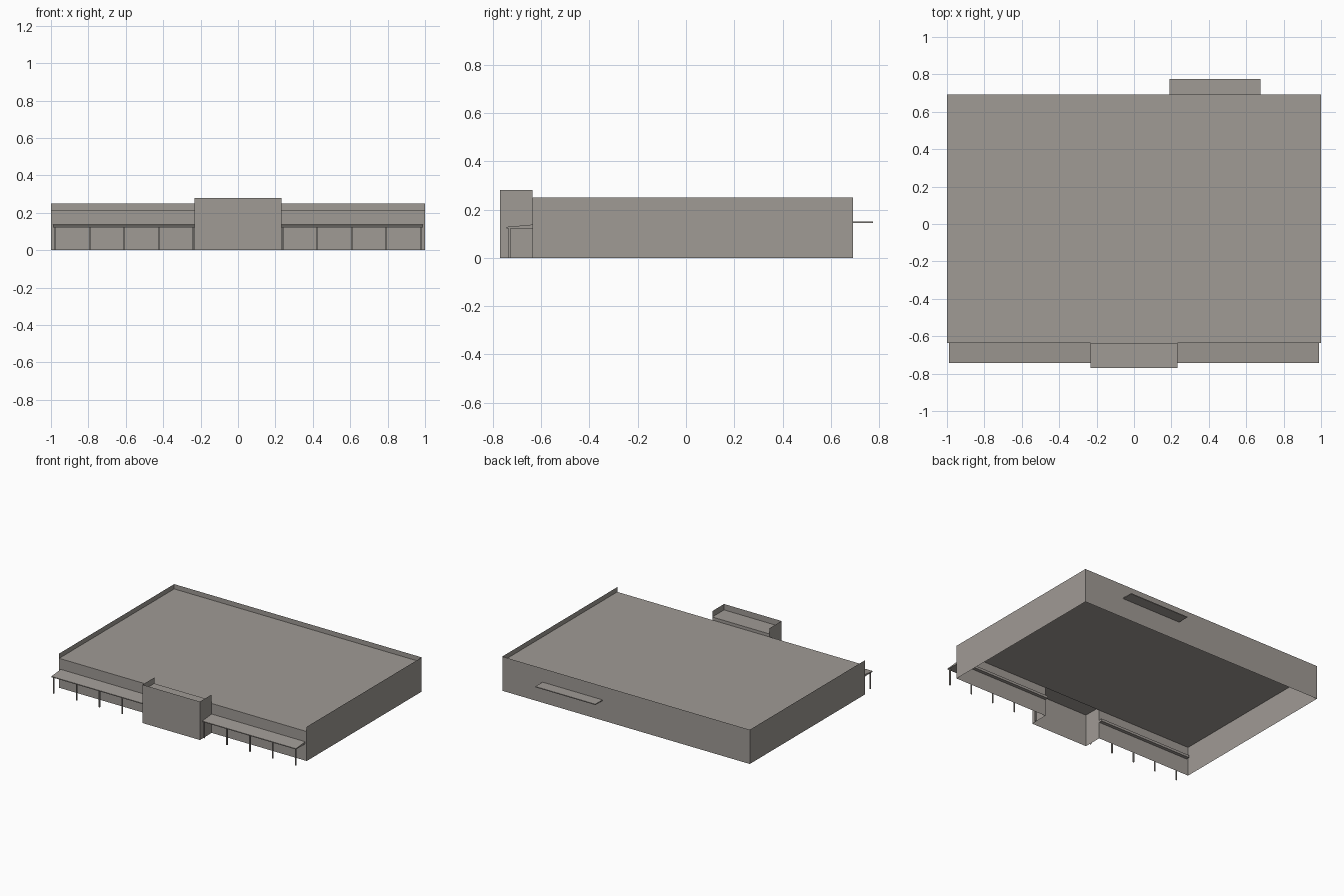
import bpy, bmesh
from mathutils import Vector

cube = bpy.data.objects.get("Cube")
if cube:
    bpy.data.objects.remove(cube, do_unlink=True)

grey = bpy.data.materials.new("warm grey")
colour = (0.35, 0.325, 0.30, 1)
grey.diffuse_color = colour
grey.use_nodes = True
grey.node_tree.nodes["Principled BSDF"].inputs["Base Color"].default_value = colour


def finish(name, bm):
    mesh = bpy.data.meshes.new(name)
    bm.to_mesh(mesh)
    bm.free()
    mesh.materials.append(grey)
    obj = bpy.data.objects.new(name, mesh)
    bpy.context.collection.objects.link(obj)
    return obj


def box(name, lo, hi):
    bm = bmesh.new()
    bmesh.ops.create_cube(bm, size=1)
    lo, hi = Vector(lo), Vector(hi)
    for v in bm.verts:
        v.co = (lo + hi) / 2 + v.co * (hi - lo)
    return finish(name, bm)


def wall(name, start, end, z0, z1):
    """Thin upright sheet between two plan points."""
    bm = bmesh.new()
    pts = [(*start, z0), (*end, z0), (*end, z1), (*start, z1)]
    bm.faces.new([bm.verts.new(p) for p in pts])
    return finish(name, bm)


def deck(name, x0, x1, y0, y1, z):
    bm = bmesh.new()
    pts = [(x0, y0, z), (x1, y0, z), (x1, y1, z), (x0, y1, z)]
    bm.faces.new([bm.verts.new(p) for p in pts])
    return finish(name, bm)


FRONT, BACK, TOP, ROOF = -0.635, 0.692, 0.25, 0.215
ENTRY_X, ENTRY_Y, ENTRY_TOP, ENTRY_ROOF = 0.232, -0.771, 0.28, 0.237

# Main hall: open underneath, parapet on three sides
deck("main_roof", -1, 1, FRONT, BACK, ROOF)
wall("back_wall", (1, BACK), (-1, BACK), 0, TOP)
wall("left_wall", (1, FRONT), (1, BACK), 0, TOP)
wall("right_wall", (-1, BACK), (-1, FRONT), 0, TOP)
wall("front_wall_left", (ENTRY_X, FRONT), (1, FRONT), 0, ROOF)
wall("front_wall_right", (-1, FRONT), (-ENTRY_X, FRONT), 0, ROOF)

# Entrance block, open to the hall behind
wall("entrance_front", (-ENTRY_X, ENTRY_Y), (ENTRY_X, ENTRY_Y), 0, ENTRY_TOP)
wall("entrance_left", (ENTRY_X, ENTRY_Y), (ENTRY_X, FRONT), 0, ENTRY_TOP)
wall("entrance_right", (-ENTRY_X, FRONT), (-ENTRY_X, ENTRY_Y), 0, ENTRY_TOP)
wall("entrance_rear_upstand", (ENTRY_X, FRONT), (-ENTRY_X, FRONT), ROOF, ENTRY_ROOF)
deck("entrance_roof", -ENTRY_X, ENTRY_X, ENTRY_Y, FRONT, ENTRY_ROOF)
wall("blank_sign_panel", (-0.15, -0.775), (0.15, -0.775), 0.157, 0.21)

# Sloping front canopies with their posts
for side, s in (("left", 1), ("right", -1)):
    canopy = box("front_canopy_" + side, (min(s * ENTRY_X, s * 0.988), -0.743, 0.122),
                 (max(s * ENTRY_X, s * 0.988), -0.61, 0.128))
    for v in canopy.data.vertices:
        if v.co.y > FRONT and v.co.z > 0.125:
            v.co.z += 0.012
    for i in range(5):
        x = s * (0.238 + i * 0.185)
        box(f"canopy_post_{side}_{i + 1}", (x - 0.004, -0.734, 0), (x + 0.004, -0.726, 0.123))

# Flat canopy over the rear loading door
box("rear_canopy", (0.19, BACK, 0.144), (0.675, 0.775, 0.15))
